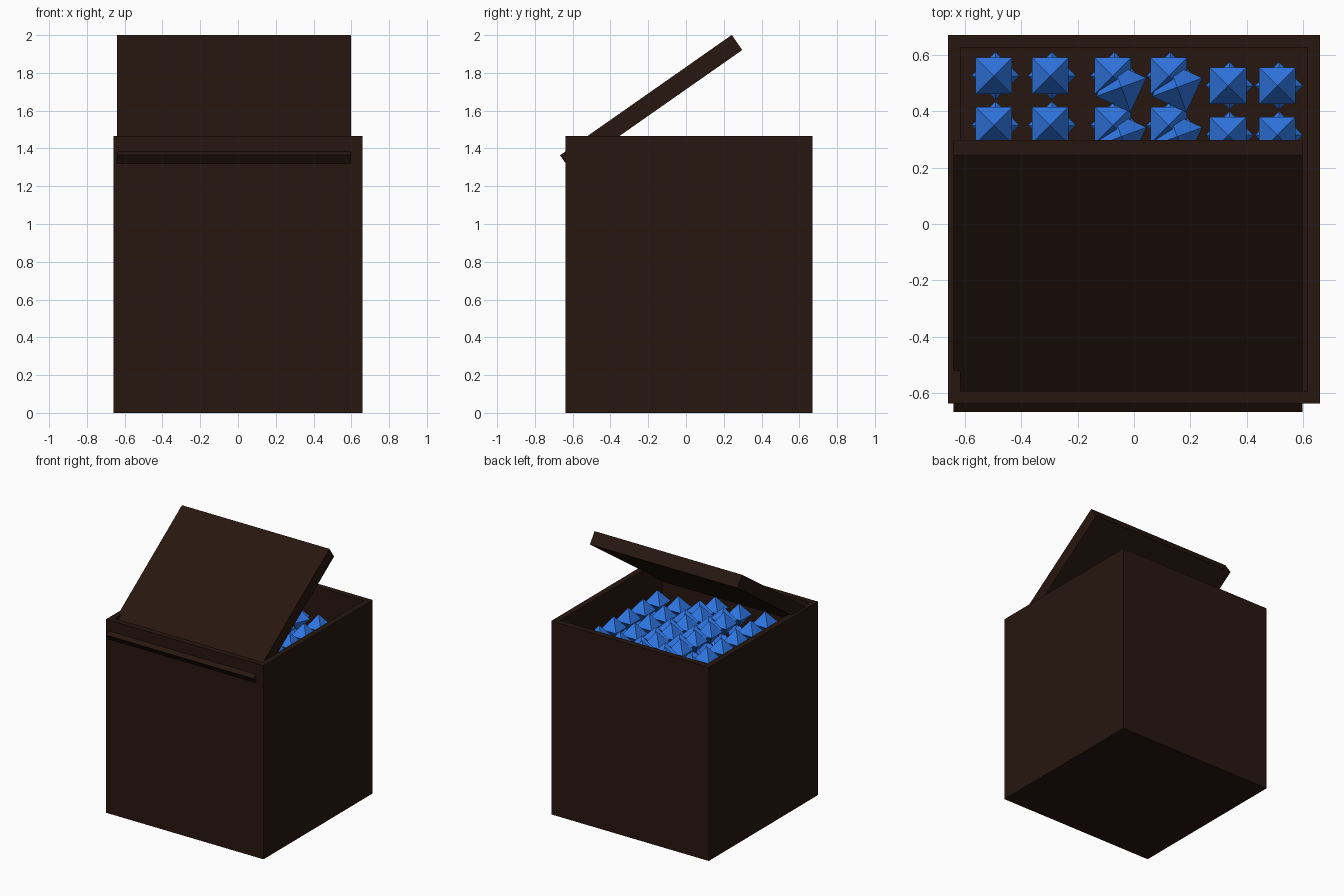
import bpy, bmesh, math
from mathutils import Matrix, Vector

if "Cube" in bpy.data.objects:
    bpy.data.objects.remove(bpy.data.objects["Cube"])


def material(name, rgb):
    m = bpy.data.materials.new(name)
    m.diffuse_color = (*rgb, 1)
    m.use_nodes = True
    m.node_tree.nodes["Principled BSDF"].inputs["Base Color"].default_value = m.diffuse_color
    return m


WOOD = material("dark_wood", (0.02, 0.008, 0.005))
BLUE = material("blue_gem", (0.03, 0.19, 0.80))


def finish(name, bm, mat):
    bmesh.ops.recalc_face_normals(bm, faces=bm.faces)
    me = bpy.data.meshes.new(name)
    bm.to_mesh(me)
    bm.free()
    me.materials.append(mat)
    ob = bpy.data.objects.new(name, me)
    bpy.context.collection.objects.link(ob)
    return ob


def box_matrix(lo, hi):
    lo, hi = Vector(lo), Vector(hi)
    return Matrix.Translation((lo + hi) / 2) @ Matrix.Diagonal((*(hi - lo), 1))


# open chest body: a block whose top is inset and pushed down to the floor
WALL, TOP = 0.063, 1.467
bm = bmesh.new()
bmesh.ops.create_cube(bm, size=1, matrix=box_matrix((-0.66, -0.637, 0), (0.66, 0.67, TOP)))
top = max(bm.faces, key=lambda f: f.calc_center_median().z)
bmesh.ops.inset_region(bm, faces=[top], thickness=WALL)
floor = bmesh.ops.extrude_discrete_faces(bm, faces=[top])["faces"][0]
bmesh.ops.translate(bm, verts=floor.verts, vec=(0, 0, WALL - TOP))
finish("chest_body", bm, WOOD)

# half-open lid, tilted about its front edge
bm = bmesh.new()
bmesh.ops.create_cube(bm, size=1, matrix=box_matrix((-0.64, 0, -0.097), (0.597, 1.11, 0)))
lid = finish("lid", bm, WOOD)
lid.location = (0, -0.667, 1.364)
lid.rotation_euler.x = math.radians(35)


# gems: eight-sided crystals, gathered layer by layer
def add_gem(bm, pos, radius, height, turn):
    for sign in (1, -1):
        bmesh.ops.create_cone(
            bm, segments=4, radius1=radius, radius2=0, depth=height, cap_ends=False,
            matrix=Matrix.Translation(pos) @ Matrix.Rotation(math.radians(turn), 4, "Z")
            @ Matrix.Diagonal((1, 1, sign, 1)) @ Matrix.Translation((0, 0, height / 2)))


def gem_layer(name, xs, y0, z, radius, height, turn, shift=(0, 0), rows=7):
    bm = bmesh.new()
    for x in xs:
        for r in range(rows):
            y = y0 - 0.175 * r
            if y > -0.53:
                add_gem(bm, (x + shift[0], y + shift[1], z), radius, height, turn)
    bmesh.ops.remove_doubles(bm, verts=bm.verts, dist=0.0005)
    finish(name, bm, BLUE)


# three blocks of gems: column positions and first row
groups = [((-0.497, -0.297), 0.525), ((-0.075, 0.123), 0.525), ((0.333, 0.508), 0.49)]
for g, (xs, y0) in enumerate(groups):
    for k in range(8):
        square = k % 2 == 0
        gem_layer(f"gems_{g + 1}_layer_{k + 1}", xs, y0, 1.25 - 0.15 * k,
                  0.092 if square else 0.085, 0.09, 45 if square else 0,
                  (0, 0) if square else (0.006, 0))

# loose turned gems on top of the middle block
gem_layer("loose_gems", groups[1][0], 0.525, 1.265, 0.095, 0.09, 20, (0.03, -0.04), 6)
